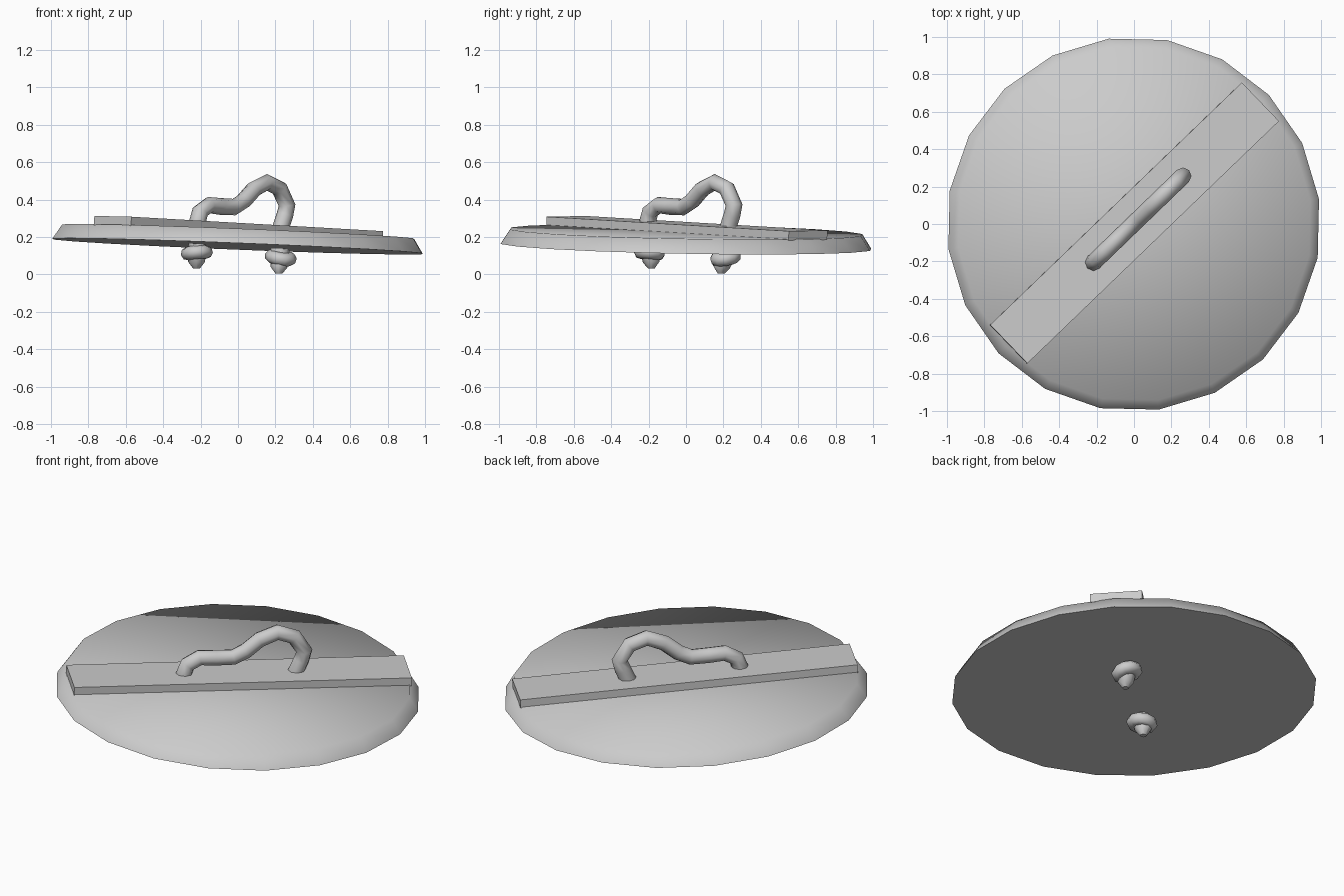
import bpy
from math import radians, cos, sin, atan
from mathutils import Matrix, Vector

if "Cube" in bpy.data.objects:
    bpy.data.objects.remove(bpy.data.objects["Cube"])

SLOPE_X, SLOPE_Y = -0.04, -0.018
normal = Vector((-SLOPE_X, -SLOPE_Y, 1)).normalized()
tilt = Vector((0, 0, 1)).rotation_difference(normal).to_matrix().to_4x4()


def place(obj, matrix, name):
    obj.name = name
    obj.data.transform(matrix)
    obj.matrix_world = Matrix.Identity(4)


def tube(name, points, radius, radii=None, cyclic=False):
    """Round poly tube through the points, turned into a smooth mesh."""
    curve = bpy.data.curves.new(name, 'CURVE')
    curve.dimensions = '3D'
    curve.bevel_depth = radius
    curve.bevel_resolution = 2
    curve.use_fill_caps = True
    spline = curve.splines.new('POLY')
    spline.points.add(len(points) - 1)
    for i, p in enumerate(points):
        spline.points[i].co = (*p, 1)
        spline.points[i].radius = radii[i] if radii else 1
    spline.use_cyclic_u = cyclic
    obj = bpy.data.objects.new(name, curve)
    bpy.context.collection.objects.link(obj)
    bpy.ops.object.select_all(action='DESELECT')
    obj.select_set(True)
    bpy.context.view_layer.objects.active = obj
    bpy.ops.object.convert(target='MESH')
    bpy.ops.object.shade_smooth()
    return bpy.context.object


# Round lid: 20-sided, bevelled inward towards the top, slightly tilted
bpy.ops.mesh.primitive_cone_add(vertices=20, radius1=1.0, radius2=0.95, depth=0.078,
                                end_fill_type='NGON')
lid = bpy.context.object
place(lid, Matrix.Translation((0, 0, 0.189)) @ tilt @ Matrix.Rotation(radians(7.7), 4, 'Z'), "lid")
bpy.ops.object.shade_smooth_by_angle(angle=radians(62))

# Plank lying diagonally across the lid
bpy.ops.mesh.primitive_cube_add(size=1)
size = Matrix.Diagonal((1.868, 0.286, 0.05, 1))
place(bpy.context.object, Matrix.Translation((0.0025, 0.005, 0.247)) @ tilt
      @ Matrix.Rotation(radians(43.9), 4, 'Z') @ size, "plank")


# Rope handle, drawn in the diagonal upright plane
def diagonal(x, z):
    return (x, 0.004 + 0.966 * x, z)


path = [(-0.22, 0.10), (-0.217, 0.28), (-0.202, 0.335), (-0.155, 0.37), (-0.09, 0.363),
        (-0.02, 0.36), (0.03, 0.393), (0.085, 0.455), (0.155, 0.492), (0.222, 0.458),
        (0.262, 0.37), (0.25, 0.315), (0.225, 0.24), (0.215, 0.10)]
tube("rope_handle", [diagonal(*p) for p in path], 0.045)


# Knots under the lid: a lopsided loop with a short tapering tail
def knot(name, x, y, z, tip_x, tip_y, tip_z, lean):
    ring = [(x + 0.05 * cos(a), y + 0.05 * sin(a), z + lean * cos(a + 0.8))
            for a in (radians(36 * i) for i in range(10))]
    tube(name + "_loop", ring, 0.036, cyclic=True)
    tail = [(x, y, z + 0.05), (x, y, z), (tip_x, tip_y, tip_z + 0.035), (tip_x, tip_y, tip_z)]
    tube(name + "_tail", tail, 0.045, radii=[1, 1.1, 1, 0.4])


knot("left_knot", -0.22, -0.195, 0.115, -0.222, -0.185, 0.032, 0.006)
knot("right_knot", 0.228, 0.212, 0.09, 0.218, 0.188, 0.004, -0.012)
